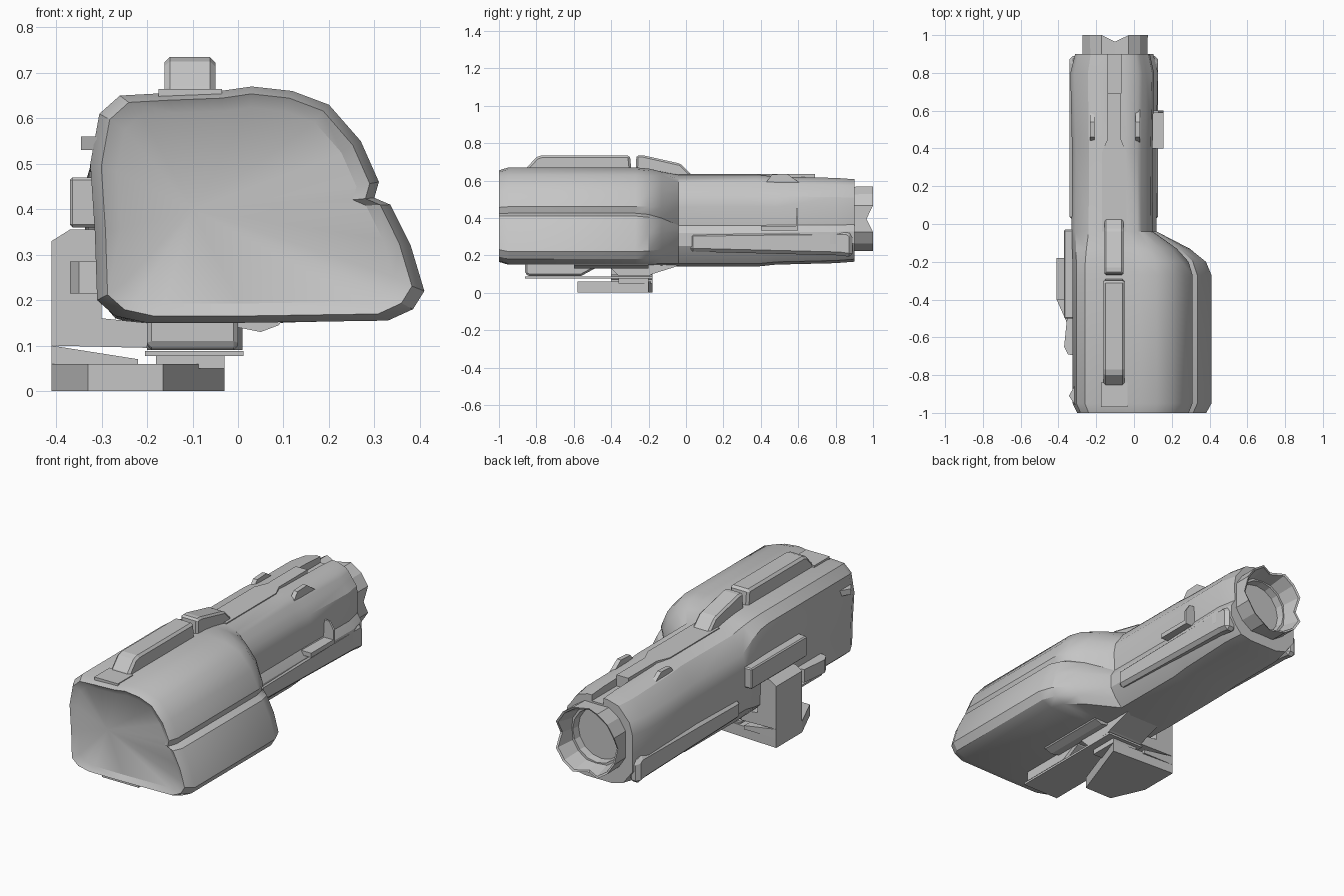
import bpy, bmesh, math
from mathutils import Vector

if "Cube" in bpy.data.objects:
    bpy.data.objects.remove(bpy.data.objects["Cube"])

# Single hull colour
hull_grey = bpy.data.materials.new("hull_grey")
hull_grey.use_nodes = True
colour = (0.56, 0.56, 0.56, 1)
hull_grey.diffuse_color = colour
for node in hull_grey.node_tree.nodes:
    if node.type == "BSDF_PRINCIPLED":
        node.inputs["Base Color"].default_value = colour


def finish(name, bm, bevel=0, smooth=False):
    bmesh.ops.recalc_face_normals(bm, faces=bm.faces)
    mesh = bpy.data.meshes.new(name)
    bm.to_mesh(mesh)
    bm.free()
    obj = bpy.data.objects.new(name, mesh)
    bpy.context.collection.objects.link(obj)
    mesh.materials.append(hull_grey)
    if bevel:
        mod = obj.modifiers.new("edge", "BEVEL")
        mod.width, mod.segments = bevel, 1
    if smooth:
        bpy.ops.object.select_all(action="DESELECT")
        obj.select_set(True)
        bpy.context.view_layer.objects.active = obj
        bpy.ops.object.shade_smooth_by_angle(angle=math.radians(28))
    return obj


def loft(name, rings, smooth=True, start_apex=None):
    """Skin a list of equal-length rings and close both ends."""
    bm = bmesh.new()
    rows = [[bm.verts.new(p) for p in ring] for ring in rings]
    n = len(rows[0])
    for a, b in zip(rows, rows[1:]):
        for i in range(n):
            j = (i + 1) % n
            bm.faces.new((a[i], a[j], b[j], b[i]))
    if start_apex:
        tip = bm.verts.new(start_apex)
        for i in range(n):
            bm.faces.new((tip, rows[0][(i + 1) % n], rows[0][i]))
    else:
        bm.faces.new(rows[0])
    bm.faces.new(rows[-1])
    return finish(name, bm, smooth=smooth)


def prism(name, points, axis, lo, hi, bevel=0):
    """Extrude a 2D outline along the given axis."""
    def place(p, d):
        v = list(p)
        v.insert(axis, d)
        return Vector(v)
    bm = bmesh.new()
    rows = [[bm.verts.new(place(p, d)) for p in points] for d in (lo, hi)]
    n = len(points)
    for i in range(n):
        j = (i + 1) % n
        bm.faces.new((rows[0][i], rows[0][j], rows[1][j], rows[1][i]))
    bm.faces.new(rows[0])
    bm.faces.new(rows[1])
    return finish(name, bm, bevel)


def box(name, x, y, z, bevel=0):
    outline = [(x[0], y[0]), (x[1], y[0]), (x[1], y[1]), (x[0], y[1])]
    return prism(name, outline, 2, z[0], z[1], bevel)


# Hull: a wide bulged front section blending into a narrow rear section
front = [(-.31, .2), (-.27, .165), (-.2, .15), (0, .15), (.33, .155), (.385, .18),
         (.41, .22), (.38, .32), (.335, .41), (.3, .425), (.31, .46), (.27, .55),
         (.2, .63), (.12, .66), (.03, .67), (-.04, .66), (-.17, .655), (-.26, .65),
         (-.305, .61), (-.325, .5), (-.315, .35)]
rear = [(-.33, .24), (-.27, .16), (-.2, .14), (-.02, .14), (.05, .155), (.09, .2),
        (.12, .25), (.12, .32), (.105, .345), (.095, .36), (.1, .46), (.09, .52),
        (.06, .56), (.04, .59), (.02, .61), (-.04, .63), (-.17, .63), (-.24, .61),
        (-.31, .53), (-.33, .46), (-.33, .345)]


def section(y, t, sx, sz):
    cx = .02 - .12 * t
    ring = []
    for (fx, fz), (rx, rz) in zip(front, rear):
        x, z = fx + (rx - fx) * t, fz + (rz - fz) * t
        ring.append((cx + (x - cx) * sx, y, .4 + (z - .4) * sz))
    return ring


stations = [(-.982, 0, .83, .83), (-1, 0, .93, .94), (-.95, 0, 1, 1), (-.27, 0, 1, 1),
            (-.2, .1, 1, 1), (-.13, .4, 1, 1), (-.04, 1, 1, 1), (.38, 1, .99, 1),
            (.48, 1, 1, .96), (.8, 1, 1.03, .93), (.9, 1, .92, .9)]
hull = loft("hull", [section(*s) for s in stations], start_apex=(-.1, -.965, .4))

# Slot behind the top spine and the open bore of the tail
slot = box("slot_cutter", (-.14, -.07), (.69, 1.1), (.575, .8))
bore = loft("bore_cutter", [[(-.1 + r * math.cos(a * math.pi / 8), y,
                              .395 + r * math.sin(a * math.pi / 8)) for a in range(16)]
                            for y, r in ((.66, .11), (1.1, .17))], smooth=False)
for cutter in (slot, bore):
    mod = hull.modifiers.new(cutter.name, "BOOLEAN")
    mod.operation, mod.object, mod.solver = "DIFFERENCE", cutter, "EXACT"
    cutter.hide_render = True
    cutter.hide_set(True)

# Tail nozzle: thin ring with a notched rim
def nozzle_ring(y, r, notch=0):
    ring = []
    for a in range(16):
        ang = a * math.pi / 8
        rr = r * (.95 if a % 4 == 0 else 1.04)
        cut = notch if a % 4 == 0 else 0
        ring.append((-.1 + rr * math.cos(ang), y - cut, .395 + rr * math.sin(ang)))
    return ring


loft("tail_nozzle", [nozzle_ring(.86, .178), nozzle_ring(1, .18, .035),
                     nozzle_ring(.995, .17, .035), nozzle_ring(.68, .1)], smooth=False)

# Top rail, tail fin of the rail, and spine plates
prism("top_rail", [(-.86, .64), (-.85, .67), (-.8, .725), (-.77, .735), (-.3, .735),
                   (-.29, .64)], 0, -.162, -.05, .012)
prism("rear_rail", [(-.27, .64), (-.265, .735), (-.23, .735), (-.03, .69), (.02, .64),
                    (.05, .61)], 0, -.157, -.055, .01)
box("rail_foot", (-.175, -.035), (-.97, -.84), (.64, .665))
prism("spine_plate", [(-.17, -.04), (-.04, -.04), (-.04, .38), (-.07, .45), (-.07, .69),
                      (-.14, .69), (-.14, .45), (-.17, .38)], 2, .6, .635)
for side, x in (("left", .02), ("right", -.22)):
    prism(side + "_top_scoop", [(.42, .58), (.46, .632), (.54, .636), (.62, .58)],
          0, x - .012, x + .012)

# Lower side armour on the rear body
for side, x0, x1 in (("left", .06, .126), ("right", -.342, -.28)):
    prism(side + "_rear_armour", [(.02, .22), (.02, .32), (.38, .325), (.86, .33),
                                  (.89, .31), (.89, .19), (.82, .2)], 0, x0, x1, .025)

# Small ledge and vane on the left side
box("left_ledge", (.08, .155), (.4, .6), (.333, .357))
prism("left_vane", [(.08, .35), (.155, .35), (.155, .41), (.13, .45), (.08, .45)],
      1, .588, .6)

# Belly pads and their skid
prism("belly_pad", [(-.86, .17), (-.86, .1), (-.84, .09), (-.56, .09), (-.45, .15),
                    (-.45, .17)], 0, -.2, 0, .01)
prism("belly_block", [(-.41, .17), (-.41, .14), (-.36, .09), (-.2, .09), (-.18, .1),
                      (-.02, .15), (-.02, .17)], 0, -.2, .01)
box("belly_skid", (-.205, .012), (-.86, -.18), (.077, .088))
prism("belly_blister", [(0, .16), (0, .14), (.05, .13), (.09, .145), (.1, .16)],
      1, -.6, -.2)

# Right side bar, bracket, foot and small fittings
box("side_bar", (-.37, -.31), (-.5, -.03), (.36, .47), .006)
prism("bracket", [(-.41, .1), (-.2, .095), (-.2, .15), (-.3, .16), (-.3, .355),
                  (-.37, .355), (-.41, .33)], 1, -.4, -.18)
prism("bracket_foot", [(-.41, -.18), (-.41, -.4), (-.33, -.58), (-.165, -.58),
                       (-.03, -.2)], 2, 0, .06)
prism("foot_strut", [(-.41, .05), (-.22, .05), (-.22, .07), (-.41, .1)], 1, -.4, -.18)
box("foot_post", (-.18, -.03), (-.36, -.2), (.05, .08))
prism("side_peg", [(-.3, -.7), (-.35, -.69), (-.37, -.65), (-.355, -.5), (-.3, -.48)],
      2, .215, .285)
prism("side_fin", [(-.31, -.85), (-.345, -.91), (-.31, -.96)], 2, .53, .56)
